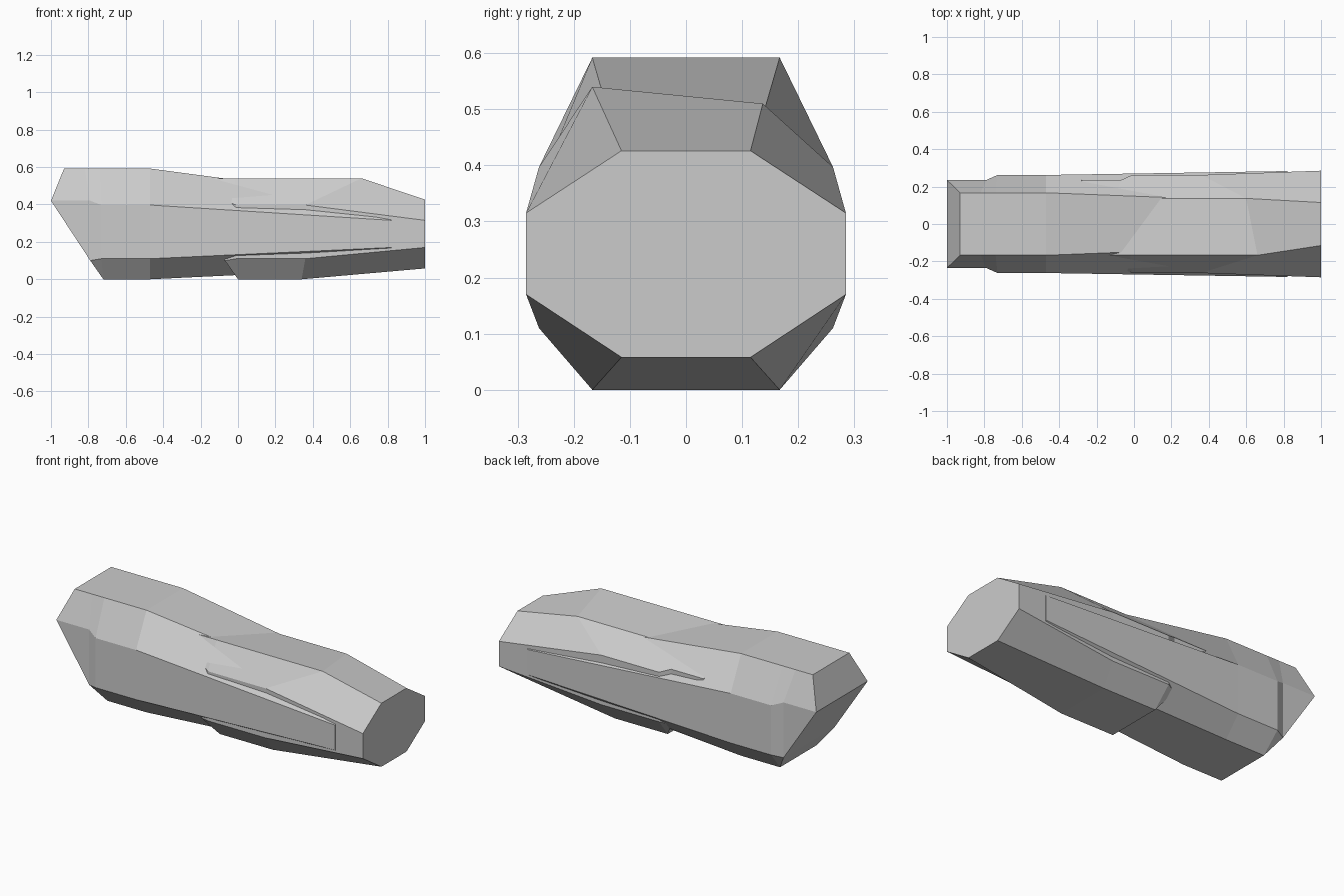
import bpy, bmesh

if "Cube" in bpy.data.objects:
    bpy.data.objects.remove(bpy.data.objects["Cube"])


def shell(name, rings, far_top=None):
    """Loft faceted rings; each ring holds (x, half_width, z) for
    top, upper side, lower side and bottom, mirrored across y."""
    bm = bmesh.new()
    loops = []
    for ring in rings:
        near = [bm.verts.new((x, -y, z)) for x, y, z in ring]
        far = [bm.verts.new((x, y, z)) for x, y, z in ring]
        loops.append(near + far[::-1])
    # optional sunken top corner on the far side
    if far_top:
        for loop, co in zip(loops, far_top):
            loop[7].co = co
    for a, b in zip(loops, loops[1:]):
        for i in range(8):
            j = (i + 1) % 8
            bm.faces.new((a[i], a[j], b[j], b[i]))
    # end caps as strips between mirrored corners
    for loop in (loops[0], loops[-1]):
        for i in range(3):
            bm.faces.new((loop[i], loop[i + 1], loop[6 - i], loop[7 - i]))
    bmesh.ops.remove_doubles(bm, verts=bm.verts, dist=0.0005)
    bmesh.ops.recalc_face_normals(bm, faces=bm.faces)
    me = bpy.data.meshes.new(name)
    bm.to_mesh(me)
    bm.free()
    ob = bpy.data.objects.new(name, me)
    bpy.context.collection.objects.link(ob)
    return ob


def nose(x, top_z):
    """Undercut nose with a small step in the side walls; x is its tip."""
    low, bottom = (x + .21, .235, .10), (x + .28, .167, 0)
    return [
        [(x + .07, .167, top_z), (x, .235, .42), low, bottom],
        [(x + .18, .167, top_z), (x + .21, .235, .42), low, bottom],
        [(x + .26, .167, top_z), (x + .27, .262, .397),
         (x + .27, .262, .11), bottom],
    ]


# long rear shell, tapering into the front one
shell("rear_shell", nose(-1, .592) + [
    [(-.47, .167, .592), (-.47, .262, .397), (-.47, .262, .11), (-.47, .167, 0)],
    [(.82, .117, .42), (.82, .283, .315), (.82, .283, .17), (.82, .117, .062)],
])

# front shell, emerging from the rear one, with its far top corner lowered
shell("front_shell", nose(-.28, .54) + [
    [(.66, .167, .54), (.36, .262, .397), (.36, .262, .11), (.34, .167, 0)],
    [(1, .115, .426), (1, .285, .315), (1, .285, .17), (1, .115, .058)],
], far_top=[(-.21, .137, .51), (-.10, .137, .51), (-.02, .137, .51),
            (.60, .137, .51), (1, .115, .426)])
